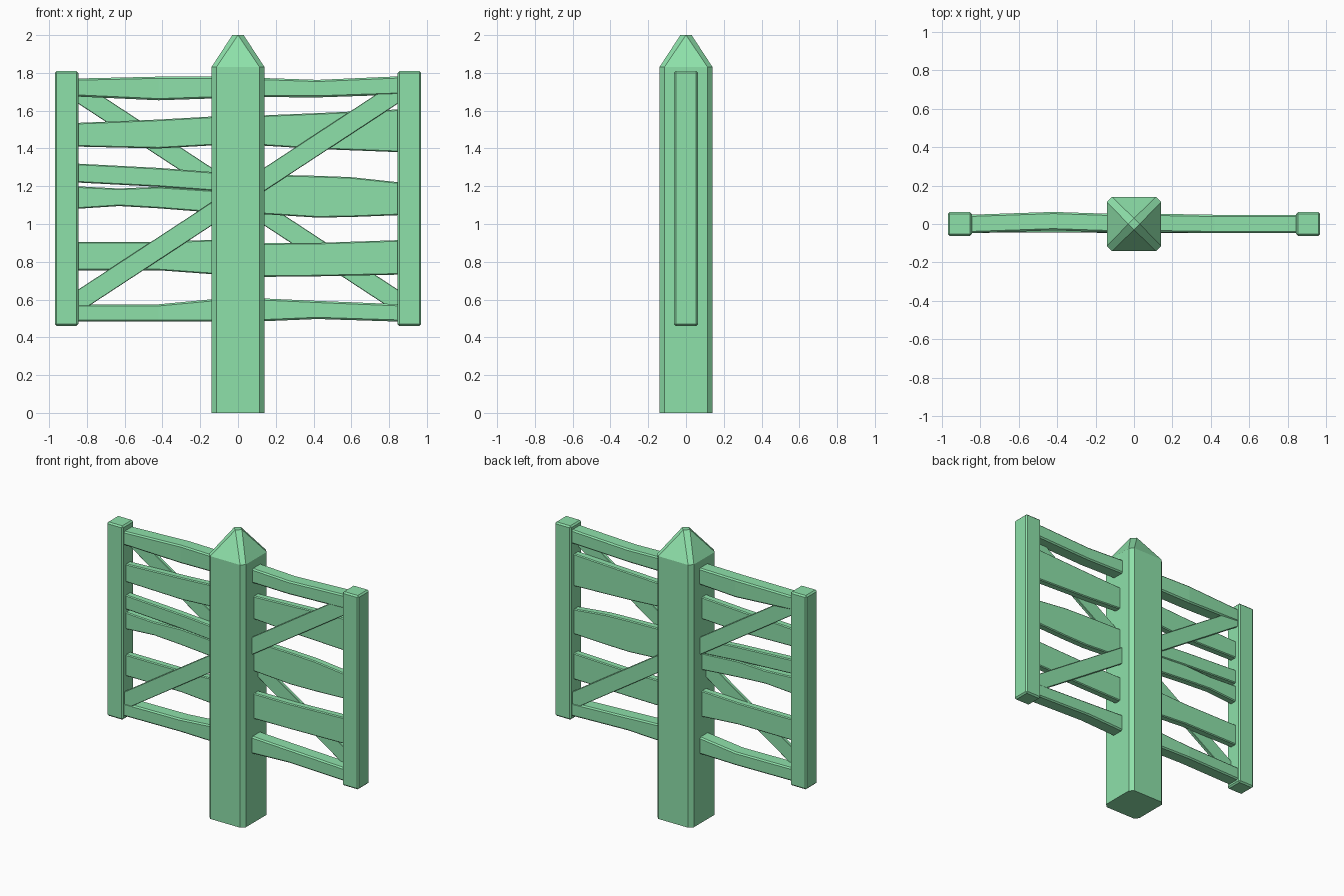
import bpy, bmesh

mat = bpy.data.materials.new("green_paint")
mat.diffuse_color = (0.27, 0.75, 0.40, 1)


def loft(name, rings, bevel=0.0):
    """Skin a closed solid through a list of equal-length point rings."""
    bm = bmesh.new()
    loops = [[bm.verts.new(p) for p in ring] for ring in rings]
    n = len(loops[0])
    for a, b in zip(loops, loops[1:]):
        for i in range(n):
            j = (i + 1) % n
            bm.faces.new((a[i], a[j], b[j], b[i]))
    bm.faces.new(loops[0][::-1])
    bm.faces.new(loops[-1])
    bmesh.ops.remove_doubles(bm, verts=bm.verts, dist=1e-5)
    bmesh.ops.recalc_face_normals(bm, faces=bm.faces)
    me = bpy.data.meshes.new(name)
    bm.to_mesh(me)
    bm.free()
    me.materials.append(mat)
    ob = bpy.data.objects.new(name, me)
    bpy.context.collection.objects.link(ob)
    if bevel:
        mod = ob.modifiers.new("edge_bevel", 'BEVEL')
        mod.width = bevel
        mod.segments = 1
        mod.limit_method = 'ANGLE'
        mod.angle_limit = 1.0
    return ob


def octagon(h, c, z):
    """Square of half size h with corners cut by c."""
    k = h - c
    return [(x, y, z) for x, y in ((h, -k), (h, k), (k, h), (-k, h),
                                   (-h, k), (-h, -k), (-k, -h), (k, -h))]


def plank(name, stations, half, bevel=0.006):
    """Uneven board along x; stations are (x, bottom, top, y offset)."""
    loft(name, [[(x, y - half, b), (x, y + half, b), (x, y + half, t), (x, y - half, t)]
                for x, b, t, y in stations], bevel)


# Main post with chamfered corners and pointed top
loft("main_post", [octagon(0.141, 0.026, 0), octagon(0.141, 0.026, 1.83)])
loft("post_point", [octagon(0.141, 0.026, 1.83), octagon(0.03, 0.03, 2.0)])

# End posts
for side, s in (("left", -1), ("right", 1)):
    x0, x1 = sorted((s * 0.845, s * 0.97))
    plank(side + "_end_post", [(x0, 0.46, 1.81, 0), (x1, 0.46, 1.81, 0)], 0.063, 0.01)

# Thick top and bottom rails, slightly bowed
plank("top_rail", [(-0.86, 1.675, 1.77, 0.0), (-0.42, 1.655, 1.78, 0.015), (-0.12, 1.665, 1.78, 0.005),
                   (0.13, 1.672, 1.773, 0.005), (0.42, 1.67, 1.763, 0.0), (0.86, 1.685, 1.782, 0.0)],
      0.048, 0.009)
plank("bottom_rail", [(-0.86, 0.483, 0.575, 0.0), (-0.42, 0.483, 0.575, 0.01), (-0.12, 0.483, 0.603, 0.0),
                      (0.13, 0.485, 0.606, 0.0), (0.42, 0.497, 0.593, 0.0), (0.86, 0.483, 0.575, 0.0)],
      0.048, 0.009)

# Thin boards between the rails
plank("upper_board", [(-0.86, 1.41, 1.535, 0), (-0.42, 1.40, 1.553, 0), (-0.12, 1.417, 1.57, 0),
                      (0.13, 1.415, 1.575, 0), (0.42, 1.397, 1.587, 0), (0.86, 1.38, 1.607, 0)], 0.026)
plank("split_board_top", [(-0.86, 1.22, 1.32, 0), (-0.42, 1.197, 1.297, 0), (0, 1.165, 1.265, 0)], 0.026)
plank("split_board_bottom", [(-0.86, 1.08, 1.20, 0), (-0.63, 1.095, 1.188, 0), (-0.42, 1.083, 1.197, 0),
                             (0, 1.05, 1.17, 0)], 0.026)
plank("middle_board", [(0, 1.06, 1.265, 0), (0.13, 1.052, 1.262, 0), (0.42, 1.034, 1.255, 0),
                       (0.60, 1.037, 1.248, 0), (0.86, 1.047, 1.22, 0)], 0.026)
plank("lower_board", [(-0.86, 0.755, 0.905, 0), (-0.42, 0.755, 0.905, 0), (-0.12, 0.733, 0.917, 0),
                      (0.13, 0.72, 0.898, 0), (0.42, 0.723, 0.90, 0), (0.86, 0.732, 0.915, 0)], 0.026)

# Crossed braces, one on the front and one on the back
for name, s in (("front_brace", 1), ("back_brace", -1)):
    plank(name, [(x, 1.083 + 0.655 * s * x, 1.207 + 0.655 * s * x, -0.033 * s)
                 for x in (-0.86, 0.86)], 0.012, 0.003)
